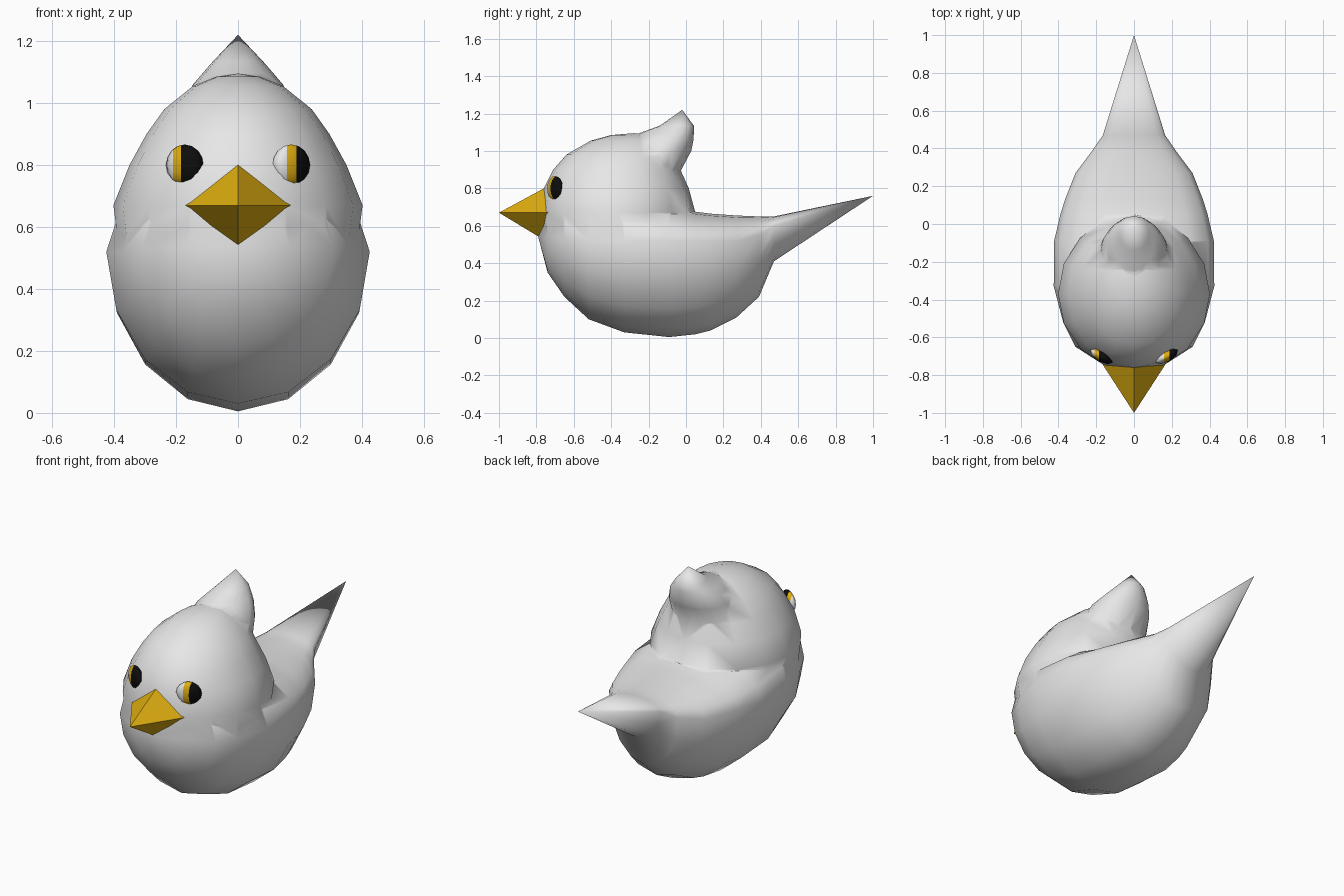
import bpy, bmesh, math
from mathutils import Matrix, Vector

if "Cube" in bpy.data.objects:
    bpy.data.objects.remove(bpy.data.objects["Cube"])


def material(name, rgb):
    m = bpy.data.materials.new(name)
    m.diffuse_color = (*rgb, 1)
    m.use_nodes = True
    m.node_tree.nodes["Principled BSDF"].inputs["Base Color"].default_value = m.diffuse_color
    return m


WHITE = material("white", (0.8, 0.8, 0.8))
GOLD = material("gold", (0.73, 0.42, 0.005))
BLACK = material("black", (0.004, 0.004, 0.004))


def finish(name, bm, mats, smooth):
    bmesh.ops.recalc_face_normals(bm, faces=bm.faces)
    for f in bm.faces:
        f.smooth = smooth
    me = bpy.data.meshes.new(name)
    bm.to_mesh(me)
    bm.free()
    for m in mats:
        me.materials.append(m)
    ob = bpy.data.objects.new(name, me)
    bpy.context.collection.objects.link(ob)
    return ob


def loft(name, sections, upright, n=16):
    """Sections: position, low, widest, high, half width (ends collapse to a point)."""
    bm = bmesh.new()
    rings = []
    for pos, lo, mid, hi, w in sections:
        ring = []
        for i in range(n):
            t = 2 * math.pi * i / n
            s = math.sin(t)
            v = mid + s * ((hi - mid) if s > 0 else (mid - lo))
            x = w * math.cos(t)
            ring.append(bm.verts.new((x, v, pos) if upright else (x, pos, v)))
        rings.append(ring)
    for a, b in zip(rings, rings[1:]):
        for i in range(n):
            j = (i + 1) % n
            bm.faces.new((a[i], a[j], b[j], b[i]))
    bmesh.ops.remove_doubles(bm, verts=bm.verts, dist=0.0005)
    return finish(name, bm, [WHITE], True)


# Belly, back and pointed tail, lofted from front to back
body = loft("body", [
    (-0.79, 0.54, 0.54, 0.54, 0),
    (-0.74, 0.35, 0.54, 0.72, 0.17),
    (-0.65, 0.22, 0.53, 0.77, 0.31),
    (-0.52, 0.10, 0.52, 0.78, 0.375),
    (-0.33, 0.03, 0.52, 0.78, 0.425),
    (-0.09, 0.005, 0.52, 0.72, 0.423),
    (0.05, 0.02, 0.52, 0.675, 0.39),
    (0.13, 0.04, 0.52, 0.665, 0.365),
    (0.27, 0.11, 0.52, 0.655, 0.31),
    (0.39, 0.22, 0.55, 0.65, 0.22),
    (0.47, 0.41, 0.60, 0.65, 0.165),
    (1.00, 0.76, 0.76, 0.76, 0)], False)

# Egg shaped head, lofted upward
head = loft("head", [
    (0.42, -0.37, -0.37, -0.37, 0),
    (0.50, -0.77, -0.37, -0.05, 0.38),
    (0.67, -0.78, -0.37, 0.05, 0.402),
    (0.80, -0.76, -0.37, 0.015, 0.35),
    (0.90, -0.71, -0.36, -0.03, 0.295),
    (0.98, -0.64, -0.35, -0.05, 0.238),
    (1.055, -0.51, -0.33, -0.11, 0.145),
    (1.085, -0.40, -0.29, -0.17, 0.07),
    (1.095, -0.28, -0.28, -0.28, 0)], True)

# Crest on the back of the head
crest = loft("crest", [
    (0.80, -0.25, -0.25, -0.25, 0),
    (0.89, -0.34, -0.20, -0.03, 0.20),
    (1.00, -0.34, -0.14, 0.028, 0.175),
    (1.06, -0.32, -0.10, 0.04, 0.145),
    (1.095, -0.25, -0.07, 0.042, 0.115),
    (1.135, -0.14, -0.04, 0.042, 0.08),
    (1.22, -0.02, -0.02, -0.02, 0)], True)

# Merge the three into one skin
bpy.context.view_layer.objects.active = body
for part in (head, crest):
    mod = body.modifiers.new("union", 'BOOLEAN')
    mod.operation = 'UNION'
    mod.solver = 'EXACT'
    mod.object = part
    bpy.ops.object.modifier_apply(modifier=mod.name)
    bpy.data.objects.remove(part)
for p in body.data.polygons:
    p.use_smooth = True

# Four sided beak
bm = bmesh.new()
base = [bm.verts.new(c) for c in ((0.175, -0.73, 0.67), (0, -0.76, 0.80),
                                  (-0.175, -0.73, 0.67), (0, -0.785, 0.54))]
tip = bm.verts.new((0, -1, 0.67))
for i in range(4):
    bm.faces.new((base[i], base[(i + 1) % 4], tip))
bm.faces.new(base)
finish("beak", bm, [GOLD], False)

# Flattened eyes, cut into white, gold and black bands
for name, side, cuts in (("right_eye", 1, (0.158, 0.188)), ("left_eye", -1, (-0.21, -0.184))):
    bm = bmesh.new()
    bmesh.ops.create_uvsphere(bm, u_segments=8, v_segments=8, radius=1)
    place = (Matrix.Translation((side * 0.172, -0.70, 0.80))
             @ Matrix.Rotation(side * math.radians(29), 4, 'Z')
             @ Matrix.Diagonal((0.069, 0.03, 0.066, 1)))
    bm.transform(place)
    for x in cuts:
        bmesh.ops.bisect_plane(bm, geom=bm.verts[:] + bm.edges[:] + bm.faces[:],
                               plane_co=Vector((x, 0, 0)), plane_no=Vector((1, 0, 0)))
    for f in bm.faces:
        f.material_index = sum(f.calc_center_median().x > x for x in cuts)
    finish(name, bm, [WHITE, GOLD, BLACK], True)
